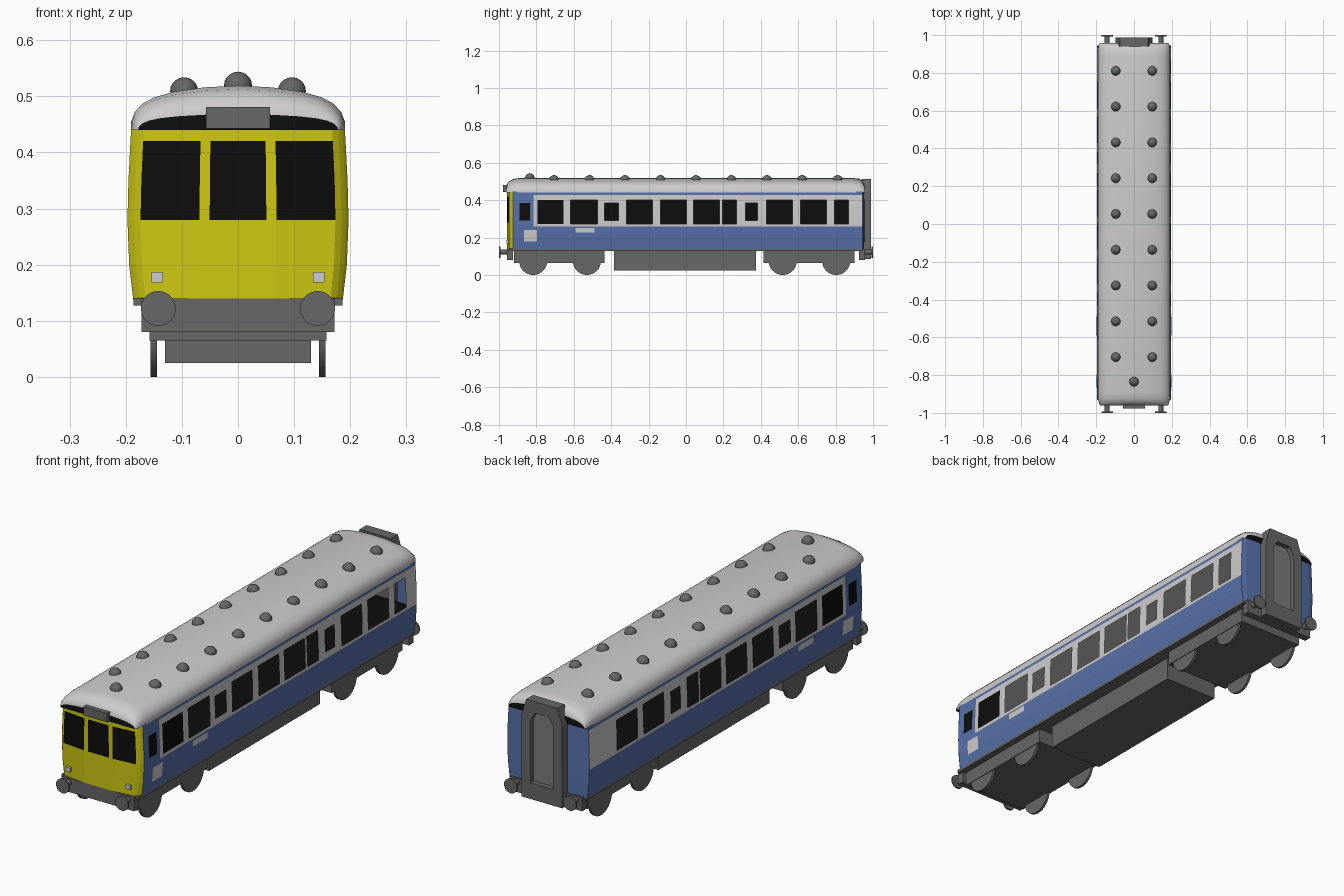
import bpy, bmesh, math
from mathutils import Matrix

if "Cube" in bpy.data.objects:
    bpy.data.objects.remove(bpy.data.objects["Cube"])

def mat(name, *c):
    m = bpy.data.materials.new(name)
    m.diffuse_color = (*c, 1)
    m.use_nodes = True
    m.node_tree.nodes["Principled BSDF"].inputs["Base Color"].default_value = m.diffuse_color
    return m

YELLOW = mat("yellow", .62, .58, .006)
BLUE = mat("blue", .095, .165, .40)
WHITE = mat("pale_grey", .62, .60, .60)
GREY = mat("dark_grey", .135, .135, .135)
DOOR = mat("mid_grey", .2, .2, .2)
BLACK = mat("black", .004, .004, .004)

def finish(name, bm, mats, smooth=None):
    me = bpy.data.meshes.new(name)
    bm.to_mesh(me)
    bm.free()
    for m in mats:
        me.materials.append(m)
    o = bpy.data.objects.new(name, me)
    bpy.context.collection.objects.link(o)
    if smooth:
        bpy.ops.object.select_all(action='DESELECT')
        o.select_set(True)
        bpy.context.view_layer.objects.active = o
        bpy.ops.object.shade_smooth_by_angle(angle=math.radians(smooth))
    return o

def box(name, x0, x1, y0, y1, z0, z1, m):
    bm = bmesh.new()
    bmesh.ops.create_cube(bm, size=1, matrix=Matrix.Translation(((x0+x1)/2, (y0+y1)/2, (z0+z1)/2))
                          @ Matrix.Diagonal((x1-x0, y1-y0, z1-z0, 1)))
    return finish(name, bm, [m])

def cylinder(name, c, r, depth, axis, m, n=32):
    bm = bmesh.new()
    rot = Matrix.Rotation(math.pi/2, 4, 'Y' if axis == 'X' else 'X')
    bmesh.ops.create_cone(bm, cap_ends=True, segments=n, radius1=r, radius2=r, depth=depth,
                          matrix=Matrix.Translation(c) @ rot)
    return finish(name, bm, [m], 40)

def grid(name, us, vs, pos, rule, mats, smooth=None):
    """Sheet over breakpoints; rule(u, v) gives a material index, or None for a hole."""
    bm = bmesh.new()
    V = [[bm.verts.new(pos(u, v)) for v in vs] for u in us]
    for i in range(len(us)-1):
        for j in range(len(vs)-1):
            k = rule((us[i]+us[i+1])/2, (vs[j]+vs[j+1])/2)
            if k is not None:
                bm.faces.new((V[i][j], V[i+1][j], V[i+1][j+1], V[i][j+1])).material_index = k
    return finish(name, bm, mats, smooth)

def half_width(z):
    pts = [(.13, .186), (.14, .187), (.20, .194), (.28, .197), (.36, .195), (.45, .190)]
    for (a, p), (b, q) in zip(pts, pts[1:]):
        if z <= b:
            return p + (q-p)*(z-a)/(b-a)
    return .190

# side walls with open windows
BIG, SMALL = (.273, .402), (.29, .385)
WINDOWS = [(-.89, -.835, SMALL), (-.795, -.655, BIG), (-.617, -.473, BIG), (-.435, -.36, SMALL),
           (-.318, -.18, BIG), (-.137, .003, BIG), (.04, .18, BIG), (.195, .27, BIG),
           (.318, .382, SMALL), (.43, .57, BIG), (.612, .752, BIG), (.794, .87, BIG)]
F, R = -.925, .943
for s, side in ((1, "right"), (-1, "left")):
    wins = WINDOWS if s > 0 else WINDOWS[:-1]
    ys = sorted({F, R, -.815} | {w[0] for w in wins} | {w[1] for w in wins})
    zs = [.138, .20, .26, .273, .29, .34, .385, .402, .428, .445]

    def wall_rule(y, z):
        for a, b, (lo, hi) in wins:
            if a < y < b and lo < z < hi:
                return 2 if y < -.65 else None
        return 1 if y > -.815 and .26 < z < .428 else 0
    grid(side + "_wall", ys, zs, lambda y, z: (s*half_width(z), y, z), wall_rule, [BLUE, WHITE, BLACK])

    # painted side panels
    for a, b, lo, hi in ((-.865, -.797, .178, .24), (-.59, -.49, .227, .252)):
        grid(side + "_panel", [a, b], [lo, .228 if lo < .2 else .24, hi],
             lambda y, z: (s*(half_width(z)+.002), y, z), lambda y, z: 0, [WHITE])

# front and rear ends, gently bowed in plan
us = sorted([-.195, -.19, -.183, -.172, -.068, -.05, .05, .068, .172, .183, .19, .195])

def front_rule(x, z):
    x = abs(x)
    return 1 if .28 < z < .42 and (x < .05 or .068 < x < .172) else 0

def end_pos(y0, d, power):
    def pos(x, z):
        u = x/.195
        return (u*half_width(z), y0 + d*(1-abs(u)**power), z)
    return pos

ZE = [.138, .20, .28, .35, .42, .445]
grid("cab_front", us, ZE, end_pos(F, -.032, 9), front_rule, [YELLOW, BLACK])
grid("rear_end", us, ZE, end_pos(R, .012, 5), lambda x, z: 0, [BLUE])

# roof, lofted with rounded ends and dark end caps
half = [(.191, .44), (.1905, .455), (.184, .472), (.17, .487), (.15, .498), (.115, .508), (.06, .516)]
prof = half + [(0, .519)] + [(-x, z) for x, z in reversed(half)]
stations = [(-.962, .93, .36), (-.957, .955, .58), (-.945, .975, .78), (-.925, .992, .92), (-.89, 1, 1),
            (.89, 1, 1), (.925, .995, .94), (.943, .985, .82), (.952, .97, .65), (.957, .95, .45)]
bm = bmesh.new()
rings = [[bm.verts.new((x*sx, y, .44+(z-.44)*sz)) for x, z in prof] for y, sx, sz in stations]
for a, b in zip(rings, rings[1:]):
    for i in range(len(prof)-1):
        bm.faces.new((a[i], a[i+1], b[i+1], b[i]))
for r in (rings[0], rings[-1]):
    bm.faces.new(r).material_index = 1
bmesh.ops.recalc_face_normals(bm, faces=bm.faces[:])
finish("roof", bm, [WHITE, BLACK], 40)

# roof ventilators
def vent(x, y, z):
    bm = bmesh.new()
    bmesh.ops.create_uvsphere(bm, u_segments=16, v_segments=10, radius=.025,
                              matrix=Matrix.Translation((x, y, z)))
    finish("roof_vent", bm, [GREY], 40)
for i in range(9):
    for x in (-.096, .096):
        vent(x, -.705 + i*.1895, .509)
vent(0, -.835, .519)

# interior: dark floor and divider, pale ceiling
box("interior_floor", -.185, .185, -.91, .935, .245, .25, BLACK)
box("interior_divider", -.002, .002, -.91, .935, .25, .43, BLACK)
box("interior_ceiling", -.186, .186, -.91, .935, .43, .435, WHITE)

# headcode box and marker lamps
box("headcode_box", -.057, .057, -.978, -.94, .443, .481, GREY)
for x in (-.144, .144):
    box("marker_lamp", x-.01, x+.01, -.961, -.95, .168, .187, WHITE)

# underframe, buffer beams and buffers
box("underframe", -.186, .186, -.945, .945, .127, .141, GREY)
box("equipment_box", -.13, .13, -.385, .375, .025, .13, GREY)
for s in (-1, 1):
    box("buffer_beam", -.172, .172, min(s*.925, s*.957), max(s*.925, s*.957), .08, .14, GREY)
    for x in (-.142, .142):
        cylinder("buffer_stem", (x, s*.97, .122), .013, .05, 'Y', GREY, 16)
        cylinder("buffer_head", (x, s*.996, .122), .031, .008, 'Y', GREY)

# bogies and wheels
for y0, y1, axles in ((-.92, -.435, (-.817, -.53)), (.415, .90, (.517, .803))):
    box("bogie_frame", -.145, .145, y0, y1, .065, .13, GREY)
    for s in (-1, 1):
        box("bogie_side", s*.15-.008, s*.15+.008, y0, y1, .065, .13, GREY)
        for y in axles:
            cylinder("wheel", (s*.15, y, .075), .075, .011, 'X', GREY)

# rear gangway frame around a recessed door
outer = [(.098, .085), (.098, .44), (.075, .512)]
inner = [(.055, .155), (.055, .425), (.034, .462)]
outer += [(-x, z) for x, z in reversed(outer)]
inner += [(-x, z) for x, z in reversed(inner)]
bm = bmesh.new()
loops = [[bm.verts.new((x, y, z)) for x, z in p]
         for p, y in ((outer, .94), (outer, .988), (inner, .988), (inner, .966))]
for a, b in zip(loops, loops[1:]):
    for i in range(6):
        j = (i+1) % 6
        bm.faces.new((a[i], a[j], b[j], b[i]))
bm.faces.new(loops[-1]).material_index = 1
bm.faces.new(loops[0])
bmesh.ops.recalc_face_normals(bm, faces=bm.faces[:])
finish("gangway", bm, [GREY, DOOR])
